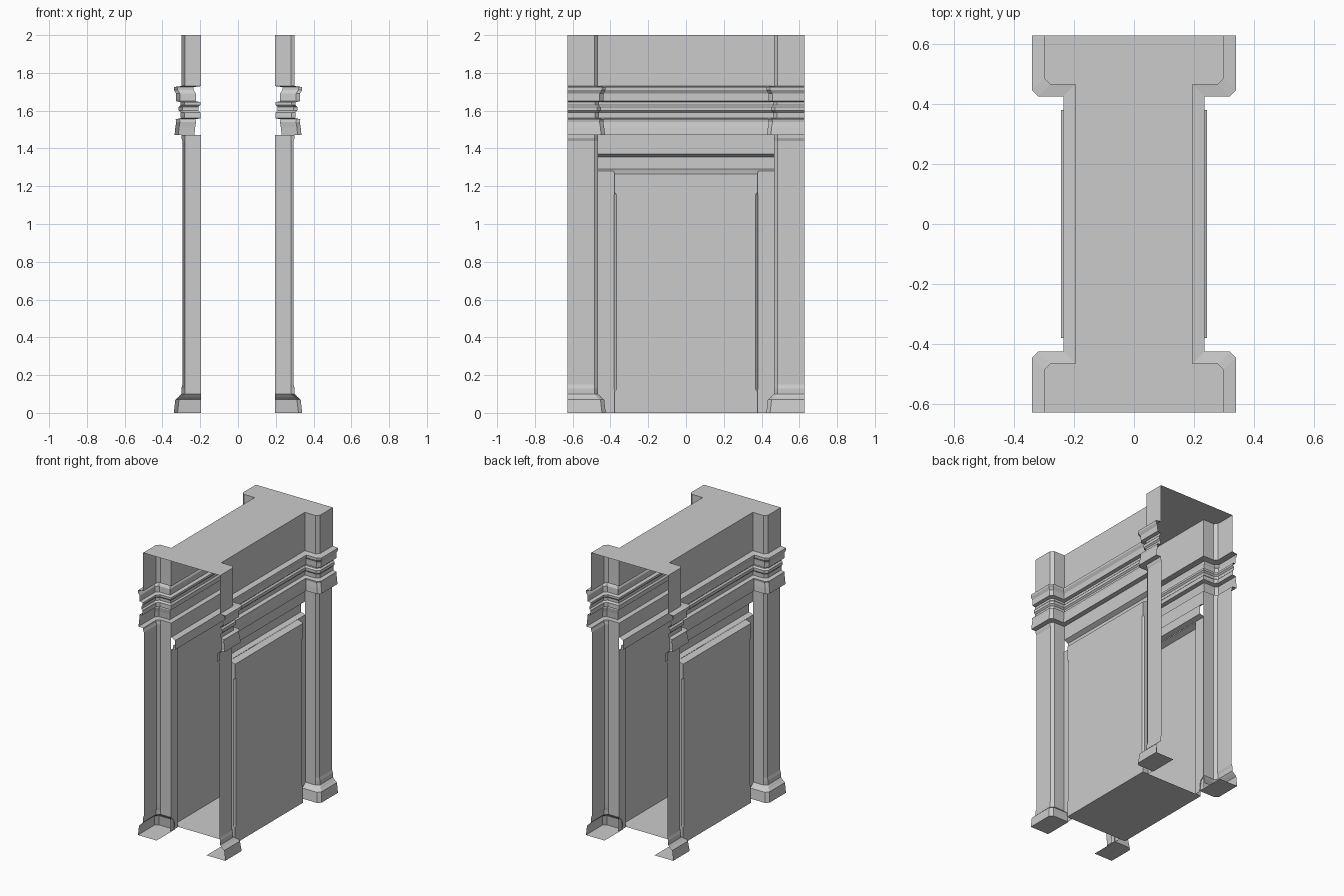
import bpy
import bmesh

cube = bpy.data.objects.get("Cube")
if cube:
    bpy.data.objects.remove(cube)

stone = bpy.data.materials.new("pale_grey_stone")
stone.use_nodes = True
stone.diffuse_color = (0.6, 0.6, 0.6, 1)
stone.node_tree.nodes["Principled BSDF"].inputs["Base Color"].default_value = (0.6, 0.6, 0.6, 1)

END, INNER = 0.628, 0.465      # open end and inner face of the corner posts
WALL, POST, CUT = 0.195, 0.3, 0.02
PANEL_Y, PANEL_X = 0.38, 0.243


def finish(name, bm, mirror_x=False, mirror_y=False):
    mesh = bpy.data.meshes.new(name)
    bm.to_mesh(mesh)
    bm.free()
    mesh.materials.append(stone)
    obj = bpy.data.objects.new(name, mesh)
    bpy.context.collection.objects.link(obj)
    if mirror_x or mirror_y:
        mod = obj.modifiers.new("mirror", 'MIRROR')
        mod.use_axis = (mirror_x, mirror_y, False)
        mod.use_mirror_merge = False
    return obj


def loft(bm, rows):
    """Skin a list of equal length rows of points with quads."""
    grid = [[bm.verts.new(p) for p in row] for row in rows]
    for low, high in zip(grid, grid[1:]):
        for i in range(len(low) - 1):
            bm.faces.new((low[i], low[i + 1], high[i + 1], high[i]))
    return grid


def post_path(d, e=0.0):
    """Half outline of a post, grown by d; e pulls in the outer face only."""
    return [(POST + d - e, -END), (POST + d - e, -INNER - CUT + d),
            (POST + d - CUT, -INNER + d), (WALL, -INNER + d)]


def side_path(d):
    """Outline of one long side, with both posts, grown by d."""
    half = post_path(d)[:3] + [(WALL + d, -INNER + d)]
    return half + [(x, -y) for x, y in reversed(half)]


def at_height(path, z):
    return [(x, y, z) for x, y in path]


# Corner posts with flared base and slightly sunk shaft
bm = bmesh.new()
steps = [(0, 0.04, 0), (0.07, 0.032, 0), (0.085, 0.014, 0), (0.1, 0, 0), (0.13, 0, 0),
         (0.15, 0, 0.006), (1.44, 0, 0.006), (1.455, 0, 0), (1.47, 0, 0)]
grid = loft(bm, [at_height(post_path(d, e), z) for z, d, e in steps])
corner = bm.verts.new((WALL, -END, 0))
bm.faces.new([corner] + grid[0][::-1])
finish("corner_posts", bm, True, True)

# Moulded band and upper walls, running round the posts
bm = bmesh.new()
profile = [(1.47, 0), (1.47, 0.036), (1.51, 0.032), (1.54, 0.027), (1.555, 0.03),
           (1.56, 0.003), (1.59, 0.004), (1.6, 0.014), (1.62, 0.014), (1.63, 0.004),
           (1.645, 0.004), (1.65, 0.027), (1.69, 0.028), (1.71, 0.04), (1.725, 0.04),
           (1.73, 0), (2, 0)]
loft(bm, [at_height(side_path(d), z) for z, d in profile])
finish("moulded_upper_walls", bm, True)

# Flat roof matching the wall outline
bm = bmesh.new()
right = side_path(0)
outline = right + [(-x, y) for x, y in reversed(right)]
bm.faces.new([bm.verts.new(p) for p in at_height(outline, 2)])
finish("roof", bm)

# Grooved strip of wall between band and panel
bm = bmesh.new()
groove = [(0.2, 1.28), (0.165, 1.29), (0.165, 1.355), (WALL, 1.37), (WALL, 1.47)]
loft(bm, [[(x, -INNER, z), (x, INNER, z)] for x, z in groove])
finish("grooved_walls", bm, True)

# Narrow walls beside the panel
bm = bmesh.new()
loft(bm, [[(0.2, -INNER, z), (0.2, -PANEL_Y, z)] for z in (0, 1.28)])
finish("narrow_walls", bm, True, True)

# Raised panel with stopped chamfers and sloping top
bm = bmesh.new()
rows = []
for z, x, c in [(0, PANEL_X, 0.001), (0.11, PANEL_X, 0.001), (0.125, PANEL_X, 0.012),
                (1.155, PANEL_X, 0.012), (1.17, PANEL_X, 0.001),
                (1.265, PANEL_X, 0.001), (1.28, 0.202, 0.001)]:
    half = [(0.2, -PANEL_Y), (x - c, -PANEL_Y), (x, -PANEL_Y + c)]
    rows.append(at_height(half + [(a, -b) for a, b in reversed(half)], z))
loft(bm, rows)
finish("raised_panels", bm, True)

# Floor between the panels
bm = bmesh.new()
bm.faces.new([bm.verts.new((sx * PANEL_X, sy * PANEL_Y, 0))
              for sx, sy in ((-1, -1), (-1, 1), (1, 1), (1, -1))])
finish("floor", bm)
